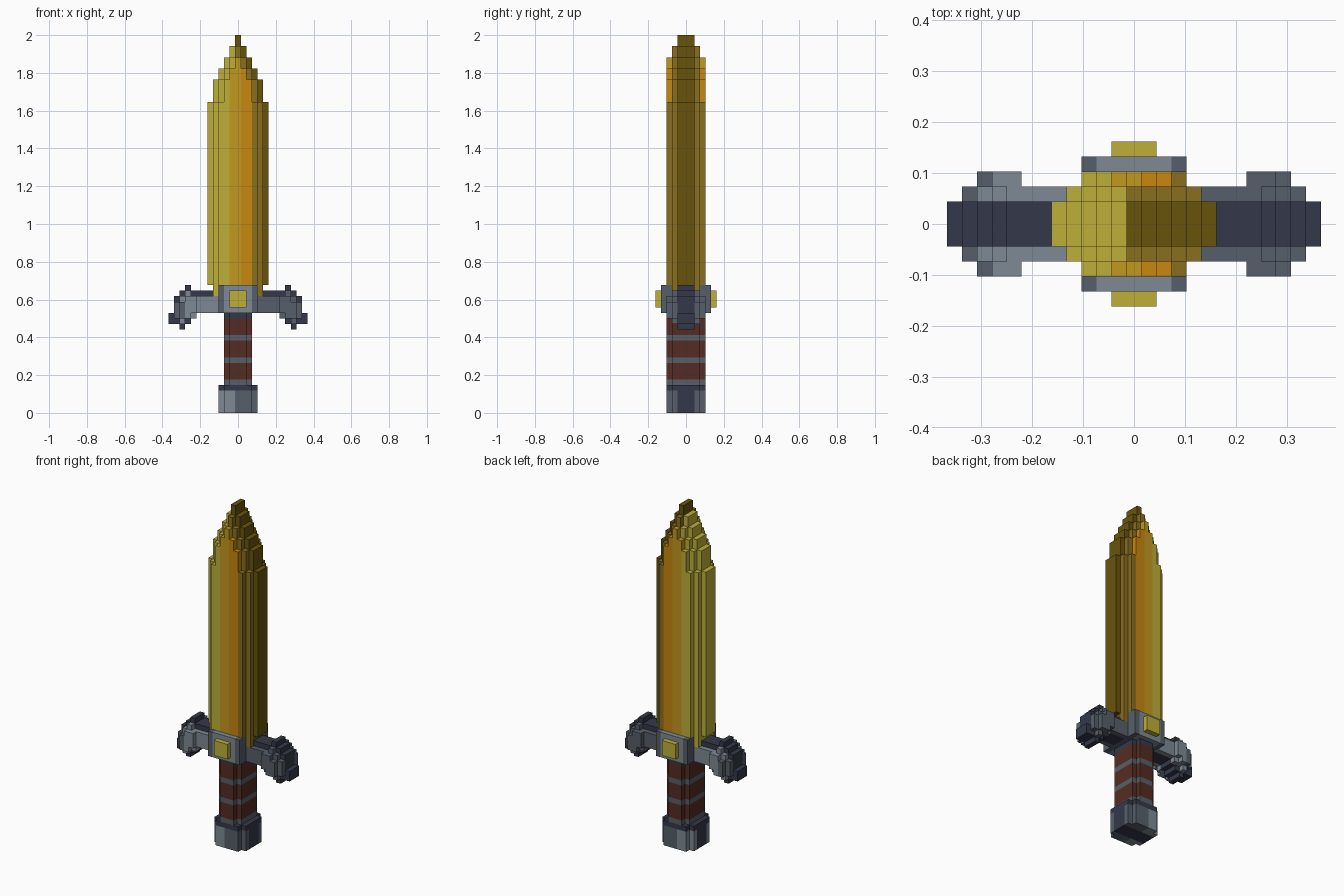
import bpy, bmesh
from mathutils import Vector

if "Cube" in bpy.data.objects:
    bpy.data.objects.remove(bpy.data.objects["Cube"])

U = 2 / 68  # edge of one block


def linear(h):
    c = [int(h[i:i + 2], 16) / 255 for i in (0, 2, 4)]
    return [v / 12.92 if v <= 0.04045 else ((v + 0.055) / 1.055) ** 2.4 for v in c] + [1]


COLOURS = {
    "pale_yellow": "beaf3a", "gold": "c49820", "orange": "c8870e",
    "bronze": "8a6e20", "dark_bronze": "68540c", "light_steel": "7e8a94",
    "steel": "565f6a", "dark_steel": "34394a", "leather": "542c22",
}
NAMES = list(COLOURS)
MATERIALS = []
for name, code in COLOURS.items():
    m = bpy.data.materials.new(name)
    m.use_nodes = True
    m.diffuse_color = linear(code)
    m.node_tree.nodes["Principled BSDF"].inputs["Base Color"].default_value = linear(code)
    MATERIALS.append(m)

cells = {}  # block position -> (part, colour)


def fill(part, xs, ys, zs, rule):
    """Fill a range of blocks; rule is a colour or a function of x, y, z."""
    for x in xs:
        for y in ys:
            for z in zs:
                colour = rule(x, y, z) if callable(rule) else rule
                cells[x, y, z] = (part, colour)


def span(n):
    return range(-n, n + 1)


def layer_rows(k):
    """Block rows of depth layer k: thick core, then single outer skins."""
    return span(1) if k == 0 else (-k - 1, k + 1)


# Blade: three stepped layers, light on one side and dark on the other
def blade_colour(x, y, z):
    if abs(y) == 3:
        if x < -1:
            return "pale_yellow"
        return "gold" if x < 1 else "orange" if x < 3 else "bronze"
    if x < 0:
        return "pale_yellow"
    return "bronze" if abs(y) == 2 else "dark_bronze"


TIP = [68, 66, 64, 62, 60, 56]
for k in range(3):
    for x in span(5 - k):
        foot = {4: 21, 5: 23}.get(abs(x), 18)
        fill("blade", [x], layer_rows(k), range(foot, TIP[abs(x) + k]), blade_colour)


# Guard arms: drooping ends, column heights per depth layer
def guard_colour(x, y, z):
    if abs(y) < 2:
        return "dark_steel"
    edge = -10 if abs(y) == 2 else -9
    return "light_steel" if edge <= x < 0 else "steel"


ARM = [
    {4: (18, 22), 5: (18, 22), 6: (18, 22), 7: (18, 22), 8: (17, 22),
     9: (16, 23), 10: (15, 22), 11: (16, 21), 12: (16, 18)},
    {4: (18, 21), 5: (18, 21), 6: (18, 21), 7: (18, 21), 8: (17, 21),
     9: (17, 22), 10: (16, 21), 11: (17, 20)},
    {8: (18, 21), 9: (17, 21), 10: (17, 20)},
]
for k, columns in enumerate(ARM):
    for x, (low, high) in columns.items():
        fill("guard_arms", (-x, x), layer_rows(k), range(low, high), guard_colour)

# Guard block and its square gems
fill("guard_block", span(3), span(4), range(18, 23),
     lambda x, y, z: "steel" if abs(x) == 3 else "light_steel")
fill("gems", span(1), (-5, 5), range(19, 22), "pale_yellow")


# Grip: cross-shaped section wrapped in steel bands
def grip_colour(x, y, z):
    if z == 17:
        return "dark_steel"
    return "steel" if z in (5, 9, 13) else "leather"


for half_x, half_y in ((2, 2), (1, 3)):
    fill("grip", span(half_x), span(half_y), range(5, 18), grip_colour)


# Pommel: block with notched corners and a dark top rim
def pommel_colour(x, y, z):
    if z == 4 or abs(y) < 2:
        return "dark_steel"
    return "light_steel" if x < 0 else "steel"


for half_x, half_y in ((3, 2), (2, 3)):
    fill("pommel", span(half_x), span(half_y), range(0, 5), pommel_colour)


# Turn the exposed block sides of each part into a clean mesh
def build(part):
    bm = bmesh.new()
    for cell, (owner, colour) in cells.items():
        if owner != part:
            continue
        centre = Vector(cell) + Vector((0, 0, 0.5))
        for axis in range(3):
            for sign in (-1, 1):
                n = Vector((0, 0, 0))
                n[axis] = sign
                if tuple(int(a + b) for a, b in zip(cell, n)) in cells:
                    continue
                u = Vector((0, 0, 0))
                u[(axis + 1) % 3] = 0.5
                v = n.cross(u)
                mid = centre + n / 2
                corners = (mid - u - v, mid + u - v, mid + u + v, mid - u + v)
                face = bm.faces.new([bm.verts.new(c * U) for c in corners])
                face.material_index = NAMES.index(colour)
    bmesh.ops.remove_doubles(bm, verts=bm.verts[:], dist=U / 100)
    bmesh.ops.dissolve_limit(bm, angle_limit=0.02, verts=bm.verts[:],
                             edges=bm.edges[:], delimit={'MATERIAL'})
    mesh = bpy.data.meshes.new(part)
    bm.to_mesh(mesh)
    bm.free()
    for m in MATERIALS:
        mesh.materials.append(m)
    bpy.context.collection.objects.link(bpy.data.objects.new(part, mesh))


for part in ("blade", "guard_arms", "guard_block", "gems", "grip", "pommel"):
    build(part)
